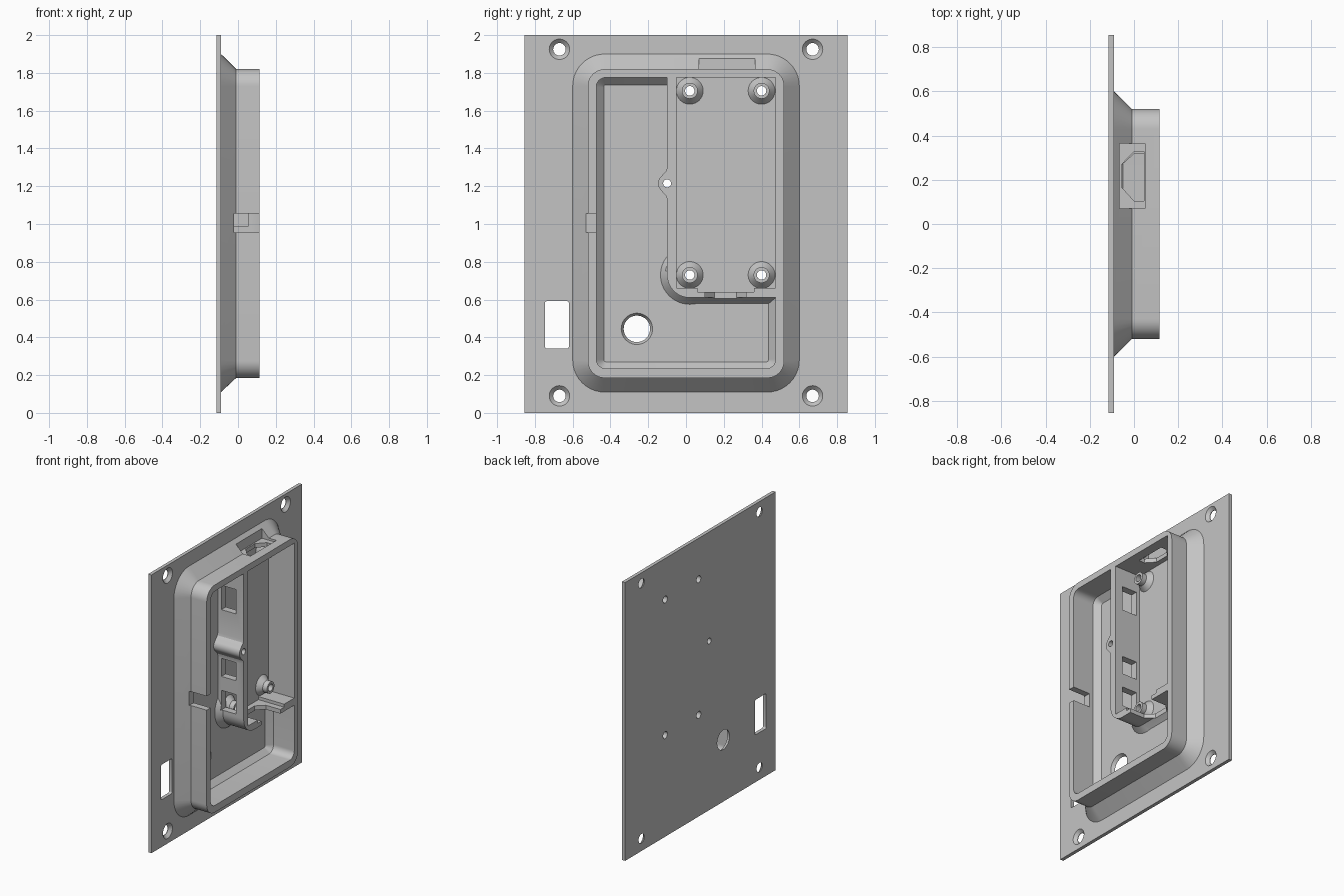
import bpy, math

if "Cube" in bpy.data.objects:
    bpy.data.objects.remove(bpy.data.objects["Cube"], do_unlink=True)

grey = bpy.data.materials.new("light_grey")
grey.use_nodes = True
grey.diffuse_color = (0.55, 0.55, 0.55, 1)
grey.node_tree.nodes["Principled BSDF"].inputs["Base Color"].default_value = (0.55, 0.55, 0.55, 1)

BACK, FACE, RIM = -0.115, -0.09, 0.115


def loft(name, sections, axis="x"):
    """Closed solid through loops of equal length; each section is (level, loop)."""
    n = len(sections[0][1])
    verts = []
    for level, loop in sections:
        verts += [(level, a, b) if axis == "x" else (a, b, level) for a, b in loop]
    faces = [list(range(n))[::-1], list(range(len(verts) - n, len(verts)))]
    for k in range(len(sections) - 1):
        for i in range(n):
            j = (i + 1) % n
            faces.append([k * n + i, k * n + j, k * n + n + j, k * n + n + i])
    mesh = bpy.data.meshes.new(name)
    mesh.from_pydata(verts, [], faces)
    mesh.materials.append(grey)
    import bmesh
    bm = bmesh.new()
    bm.from_mesh(mesh)
    bmesh.ops.recalc_face_normals(bm, faces=bm.faces)
    bm.to_mesh(mesh)
    bm.free()
    ob = bpy.data.objects.new(name, mesh)
    bpy.context.scene.collection.objects.link(ob)
    return ob


def circle(y, z, r, n=40):
    return [(y + r * math.cos(2 * math.pi * i / n), z + r * math.sin(2 * math.pi * i / n)) for i in range(n)]


def rect(y0, y1, z0, z1):
    return [(y0, z0), (y1, z0), (y1, z1), (y0, z1)]


def rounded(y0, y1, z0, z1, r, n=10):
    pts = []
    for q, (y, z) in enumerate([(y1 - r, z1 - r), (y0 + r, z1 - r), (y0 + r, z0 + r), (y1 - r, z0 + r)]):
        for i in range(n + 1):
            a = math.pi / 2 * (q + i / n)
            pts.append((y + r * math.cos(a), z + r * math.sin(a)))
    return pts


def block(name, x0, x1, y0, y1, z0, z1):
    return loft(name, [(x0, rect(y0, y1, z0, z1)), (x1, rect(y0, y1, z0, z1))])


def combine(target, tool, operation):
    mod = target.modifiers.new("join", "BOOLEAN")
    mod.operation, mod.solver, mod.object = operation, "EXACT", tool
    graph = bpy.context.evaluated_depsgraph_get()
    graph.update()
    mesh = bpy.data.meshes.new_from_object(target.evaluated_get(graph))
    target.modifiers.clear()
    target.data = mesh
    bpy.data.objects.remove(tool, do_unlink=True)


def add(tool):
    combine(panel, tool, "UNION")


def cut(tool):
    combine(panel, tool, "DIFFERENCE")


# Mounting plate
panel = block("mounting_panel", BACK, FACE, -0.855, 0.855, 0, 2)

# Raised housing with a flared foot
foot = rounded(-0.6, 0.6, 0.11, 1.9, 0.17)
wall = rounded(-0.52, 0.52, 0.185, 1.82, 0.09)
add(loft("housing", [(-0.1, foot), (FACE, foot), (-0.01, wall), (RIM, wall)]))

# Main cavity with a chamfered floor edge
inner = rounded(-0.475, 0.475, 0.235, 1.775, 0.05)
floor = rounded(-0.435, 0.437, 0.27, 1.737, 0.012)
cut(loft("cavity", [(FACE, floor), (-0.05, inner), (0.2, inner)]))

# Divider, rounded corner and lower shelf wall
add(block("divider", -0.1, RIM, -0.1, -0.02, 0.73, 1.8))
post = circle(0.02, 0.73, 0.12, 64)
base = circle(0.02, 0.73, 0.155, 64)
add(loft("corner", [(-0.1, base), (FACE, base), (-0.05, post), (RIM, post)]))
low, high = rect(0.02, 0.5, 0.578, 0.72), rect(0.02, 0.5, 0.61, 0.72)
add(loft("shelf_wall", [(-0.1, low), (FACE, low), (-0.05, high), (RIM, high)]))

# Screw boss blended into the divider
bump = [(-0.07, 1.3), (-0.1, 1.3), (-0.105, 1.28), (-0.125, 1.26)]
bump += [(-0.1 + 0.048 * math.cos(a), 1.215 + 0.048 * math.sin(a))
         for a in [math.radians(130 + 10 * i) for i in range(11)]]
bump += [(-0.125, 1.17), (-0.105, 1.15), (-0.1, 1.13), (-0.07, 1.13)]
add(loft("screw_boss", [(-0.1, bump), (RIM, bump)]))

# Rectangular pocket beside the divider
cut(block("pocket", FACE, 0.2, -0.05, 0.475, 0.662, 1.775))
cut(block("shelf_recess", FACE, 0.2, 0.06, 0.36, 0.64, 0.7))

# Standoffs in the pocket
posts = [(y, z) for y in (0.02, 0.4) for z in (0.73, 1.705)]
for y, z in posts:
    add(loft("standoff", [(-0.1, circle(y, z, 0.071)), (FACE, circle(y, z, 0.071)),
                          (-0.055, circle(y, z, 0.042)), (-0.02, circle(y, z, 0.042))]))

# Through holes for standoffs and boss
for y, z, r in [(y, z, 0.025) for y, z in posts] + [(-0.1, 1.215, 0.021)]:
    cut(loft("screw_hole", [(-0.2, circle(y, z, r, 24)), (0.2, circle(y, z, r, 24))]))

# Countersunk corner holes and the cable hole
holes = [(y, z, 0.033, 0.054) for y in (-0.67, 0.67) for z in (0.09, 1.925)]
for y, z, r, wide in holes + [(-0.26, 0.445, 0.07, 0.083)]:
    cut(loft("sunk_hole", [(-0.2, circle(y, z, r)), (BACK + 0.004, circle(y, z, r)),
                           (FACE, circle(y, z, wide)), (FACE + 0.02, circle(y, z, wide))]))

# Rectangular window in the plate
window = rounded(-0.747, -0.62, 0.34, 0.592, 0.012, 4)
cut(loft("plate_window", [(-0.2, window), (0, window)]))

# Windows through the divider
for z0, z1 in [(0.75, 0.89), (0.99, 1.12), (1.47, 1.645)]:
    cut(block("divider_window", -0.062, 0.055, -0.14, -0.04, z0, z1))

# Open slot in the side wall
cut(block("side_slot", -0.02, 0.2, -0.56, -0.46, 0.955, 1.055))

# Connector opening in the top wall, with outer recess
cut(block("top_recess", -0.065, 0.05, 0.07, 0.365, 1.805, 2.1))
plug = [(-0.055, 0.165), (0, 0.105), (0.045, 0.105), (0.045, 0.328), (0, 0.328), (-0.055, 0.27)]
cut(loft("top_plug", [(1.74, plug), (1.85, plug)], "z"))

# Open connector notch in the shelf wall
notch = [(-0.055, 0.15), (0, 0.1), (0.2, 0.1), (0.2, 0.317), (0, 0.317), (-0.055, 0.267)]
cut(loft("shelf_notch", [(0.55, notch), (0.69, notch)], "z"))

# Smooth curved walls, crisp edges
bpy.ops.object.select_all(action="DESELECT")
panel.select_set(True)
bpy.context.view_layer.objects.active = panel
bpy.ops.object.shade_smooth_by_angle(angle=math.radians(25))
